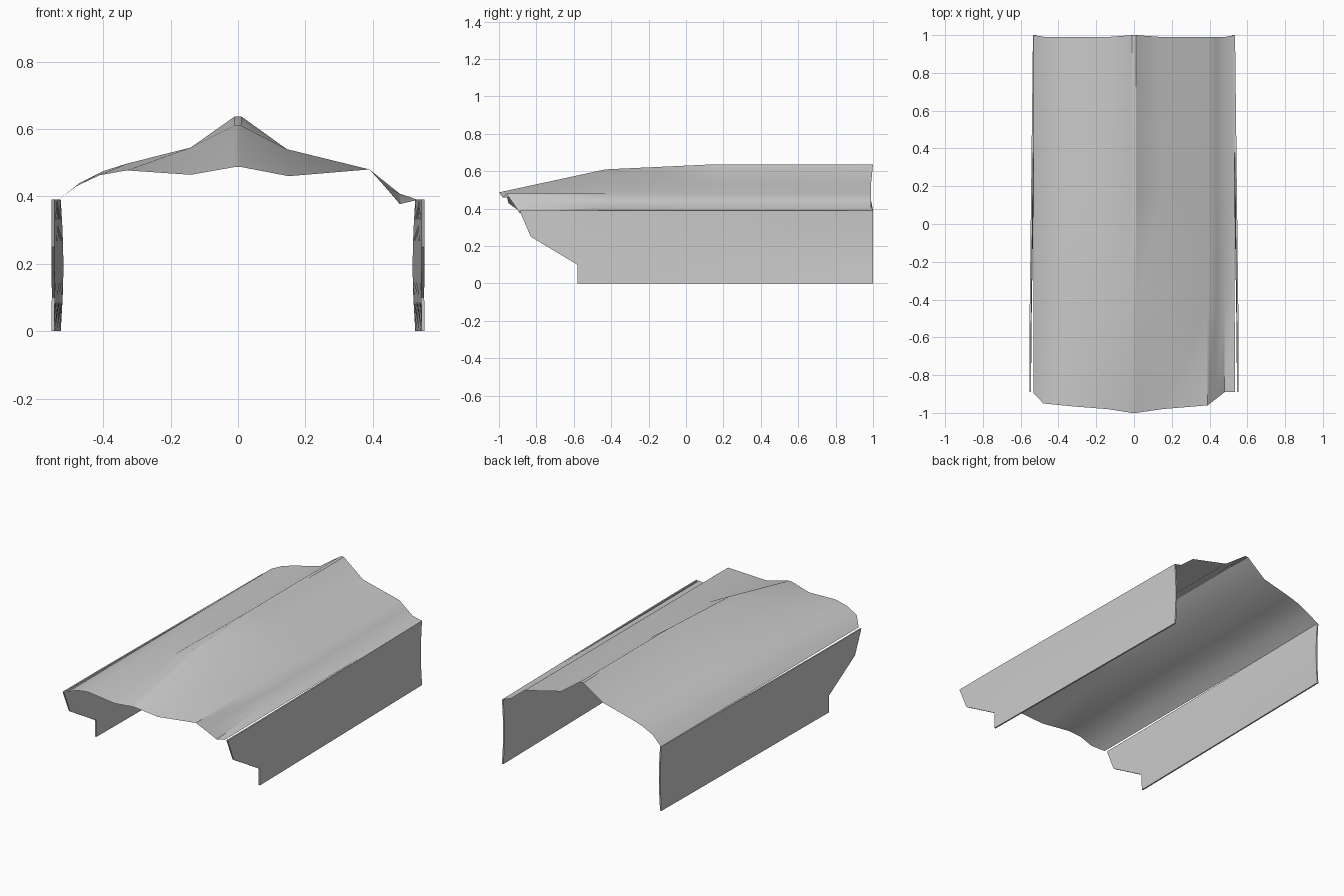
import bpy, bmesh, math

if "Cube" in bpy.data.objects:
    bpy.data.objects.remove(bpy.data.objects["Cube"])


def finish(name, grid):
    """Skin a grid of points and return the smooth-shaded object."""
    bm = bmesh.new()
    rows = [[bm.verts.new(p) for p in row] for row in grid]
    for a, b in zip(rows, rows[1:]):
        for i in range(len(a) - 1):
            bm.faces.new((a[i], a[i + 1], b[i + 1], b[i]))
    bmesh.ops.recalc_face_normals(bm, faces=bm.faces[:])
    me = bpy.data.meshes.new(name)
    bm.to_mesh(me)
    bm.free()
    ob = bpy.data.objects.new(name, me)
    bpy.context.collection.objects.link(ob)
    bpy.context.view_layer.objects.active = ob
    ob.select_set(True)
    bpy.ops.object.shade_smooth_by_angle(angle=math.radians(25))
    ob.select_set(False)
    return ob


# Roof cover: lofted half sections, the right shoulder dips more than the left
front_r = [(.01, -1, .487), (.15, -.98, .46), (.39, -.96, .48),
           (.435, -.925, .43), (.48, -.89, .377), (.535, -.89, .39)]
front_l = [(.01, -1, .487), (.14, -.98, .464), (.33, -.965, .477), (.41, -.957, .463),
           (.48, -.95, .43), (.532, -.895, .39)]
xz_r = [(.01, 0), (.145, .54), (.39, .48), (.435, .444), (.48, .408), (.533, .39)]
xz_l = [(.01, 0), (.14, .545), (.33, .497), (.40, .475), (.47, .44), (.532, .39)]
y_back = [1, .99, .99, .99, .99, 1]


def section(xz, y, ridge, back=False):
    return [(x, y_back[i] if back else y, z or ridge) for i, (x, z) in enumerate(xz)]


def join(left, right):
    return [(-x, y, z) for x, y, z in reversed(left)] + right


roof_rows = [join(front_l, front_r)]
for y, ridge in [(-.43, .61), (.15, .637), (1, .637)]:
    roof_rows.append(join(section(xz_l, y, ridge, y == 1),
                          section(xz_r, y, ridge, y == 1)))
finish("roof_cover", roof_rows)

# Side panels: thin, slightly bowed, with a stepped front edge
edge = [(0, -.58), (.1, -.58), (.175, -.705), (.25, -.83), (.32, -.86), (.39, -.89)]
for side, name in ((-1, "left_panel"), (1, "right_panel")):
    layers = []
    for thick in (0, .009):
        rows = []
        for z, y0 in edge:
            row = []
            for i in range(11):
                y = y0 + (1 - y0) * i / 10
                bow = .008 * math.sin(math.pi * z / .39) * (y + 1) / 2
                x = .554 - .019 * max(0, (y + .6) / 1.6) - bow - thick
                row.append((side * x, y, z))
            rows.append(row)
        layers.append(rows)
    # closed shell: outer sheet, inner sheet and rim strips
    ob = finish(name, layers[0])
    bm = bmesh.new()
    outer, inner = [[[bm.verts.new(p) for p in r] for r in l] for l in layers]
    for sheet in (outer, inner):
        for a, b in zip(sheet, sheet[1:]):
            for i in range(10):
                bm.faces.new((a[i], a[i + 1], b[i + 1], b[i]))
    for f in (lambda s: s[0], lambda s: s[-1],
              lambda s: [r[0] for r in s], lambda s: [r[-1] for r in s]):
        p, q = f(outer), f(inner)
        for i in range(len(p) - 1):
            bm.faces.new((p[i], p[i + 1], q[i + 1], q[i]))
    bmesh.ops.recalc_face_normals(bm, faces=bm.faces[:])
    bm.to_mesh(ob.data)
    bm.free()
    ob.select_set(True)
    bpy.context.view_layer.objects.active = ob
    bpy.ops.object.shade_smooth_by_angle(angle=math.radians(25))
    ob.select_set(False)
